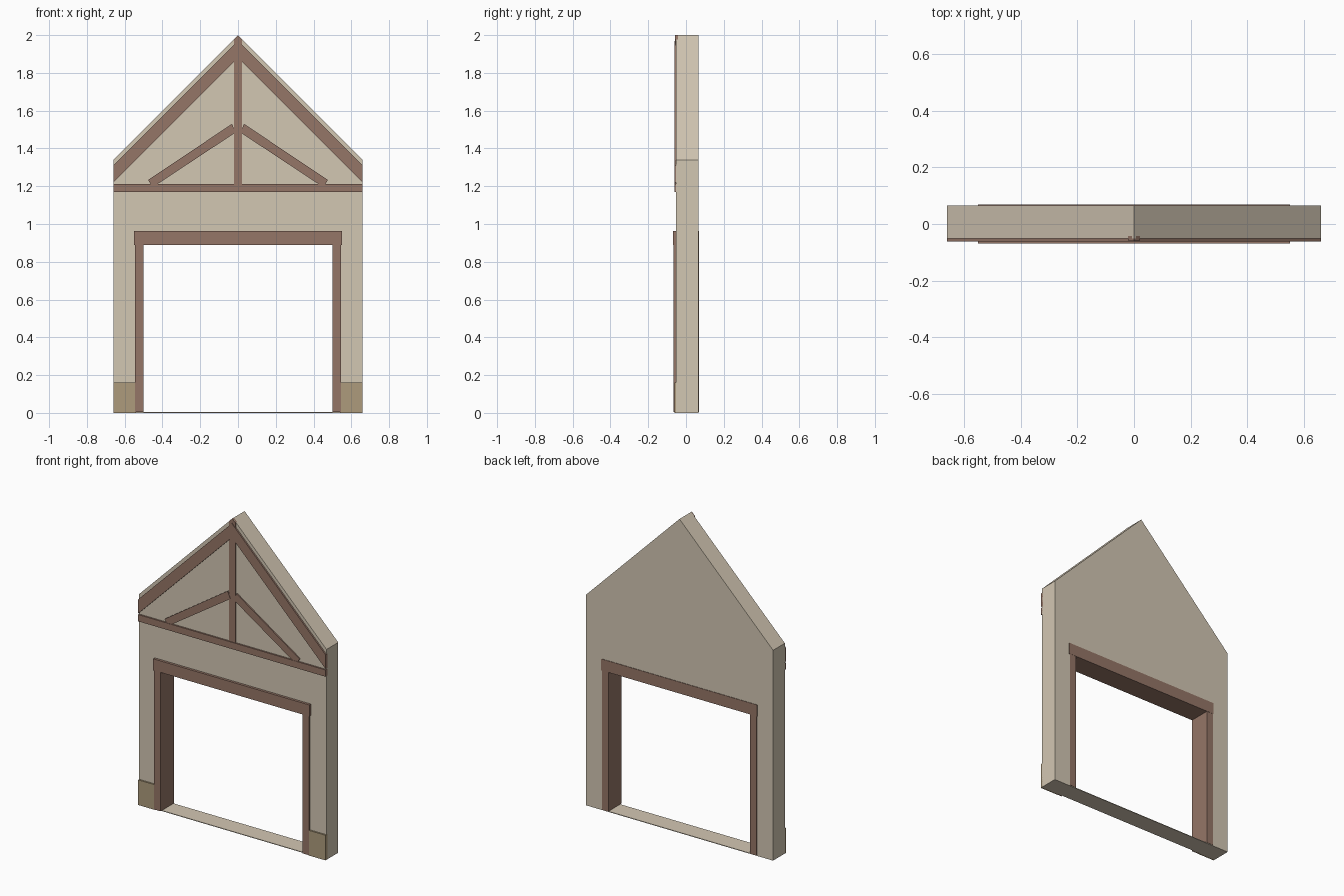
import bpy

cube = bpy.data.objects.get("Cube")
if cube:
    bpy.data.objects.remove(cube, do_unlink=True)


def material(name, colour):
    m = bpy.data.materials.new(name)
    m.use_nodes = True
    m.diffuse_color = (*colour, 1)
    bsdf = next(n for n in m.node_tree.nodes if n.type == 'BSDF_PRINCIPLED')
    bsdf.inputs["Base Color"].default_value = (*colour, 1)
    bsdf.inputs["Roughness"].default_value = 0.9
    return m


PLASTER = material("cream plaster", (0.65, 0.57, 0.45))
TIMBER = material("brown timber", (0.30, 0.18, 0.135))
STONE = material("tan stone", (0.42, 0.33, 0.20))


def prism(name, outline, front, back, mat):
    """Extrude an (x, z) outline from y = front to y = back."""
    n = len(outline)
    verts = [(x, y, z) for y in (front, back) for x, z in outline]
    faces = [tuple(range(n)), tuple(reversed(range(n, 2 * n)))]
    faces += [(i, i + n, (i + 1) % n + n, (i + 1) % n) for i in range(n)]
    # Keep normals outward whichever way the outline runs
    area = sum(outline[i - 1][0] * outline[i][1] - outline[i][0] * outline[i - 1][1]
               for i in range(n))
    if area < 0:
        faces = [f[::-1] for f in faces]
    mesh = bpy.data.meshes.new(name)
    mesh.from_pydata(verts, [], faces)
    mesh.materials.append(mat)
    obj = bpy.data.objects.new(name, mesh)
    bpy.context.collection.objects.link(obj)
    return obj


def box(name, x0, x1, z0, z1, front, back, mat):
    return prism(name, [(x0, z0), (x1, z0), (x1, z1), (x0, z1)], front, back, mat)


HALF, EAVES, RIDGE = 0.66, 1.34, 2.0
WALL_FRONT, WALL_BACK = -0.052, 0.066
INSET = WALL_FRONT + 0.01   # how far trim is sunk into the wall
SILL = 0.004

# Gabled wall with a doorway, closed at the ground by a thin sill
half_wall = [(0.52, 0.93), (0.52, 0), (HALF, 0), (HALF, EAVES)]
prism("gable_wall", half_wall + [(0, RIDGE)] + [(-x, z) for x, z in half_wall[::-1]],
      WALL_FRONT, WALL_BACK, PLASTER)
box("door_sill", -0.52, 0.52, 0, SILL, WALL_FRONT, WALL_BACK, PLASTER)

# Lintel through the full wall, and the tie beam of the truss
box("door_lintel", -0.55, 0.55, 0.89, 0.963, -0.068, 0.069, TIMBER)
box("tie_beam", -HALF, HALF, 1.17, 1.213, -0.062, INSET, TIMBER)

# King post with a pointed head
post = 0.022
prism("king_post", [(-post, 1.2), (post, 1.2), (post, RIDGE - post), (0, RIDGE),
                    (-post, RIDGE - post)], -0.058, INSET, TIMBER)

# Mirrored parts: door posts, stone bases, rafters and struts
for side, s in (("left", 1), ("right", -1)):
    box(side + "_door_post", s * 0.5, s * 0.545, SILL, 0.9, -0.066, 0.068, TIMBER)
    box(side + "_stone_base", s * 0.54, s * HALF, 0, 0.16, -0.062, INSET, STONE)
    rafter = [(0, 1.97), (0, 1.88), (HALF, 1.22), (HALF, 1.31)]
    prism(side + "_rafter", [(s * x, z) for x, z in rafter], -0.062, INSET, TIMBER)
    strut = [(0.032, 1.53), (0.012, 1.485), (0.451, 1.195), (0.476, 1.233)]
    prism(side + "_strut", [(s * x, z) for x, z in strut], -0.06, INSET, TIMBER)
